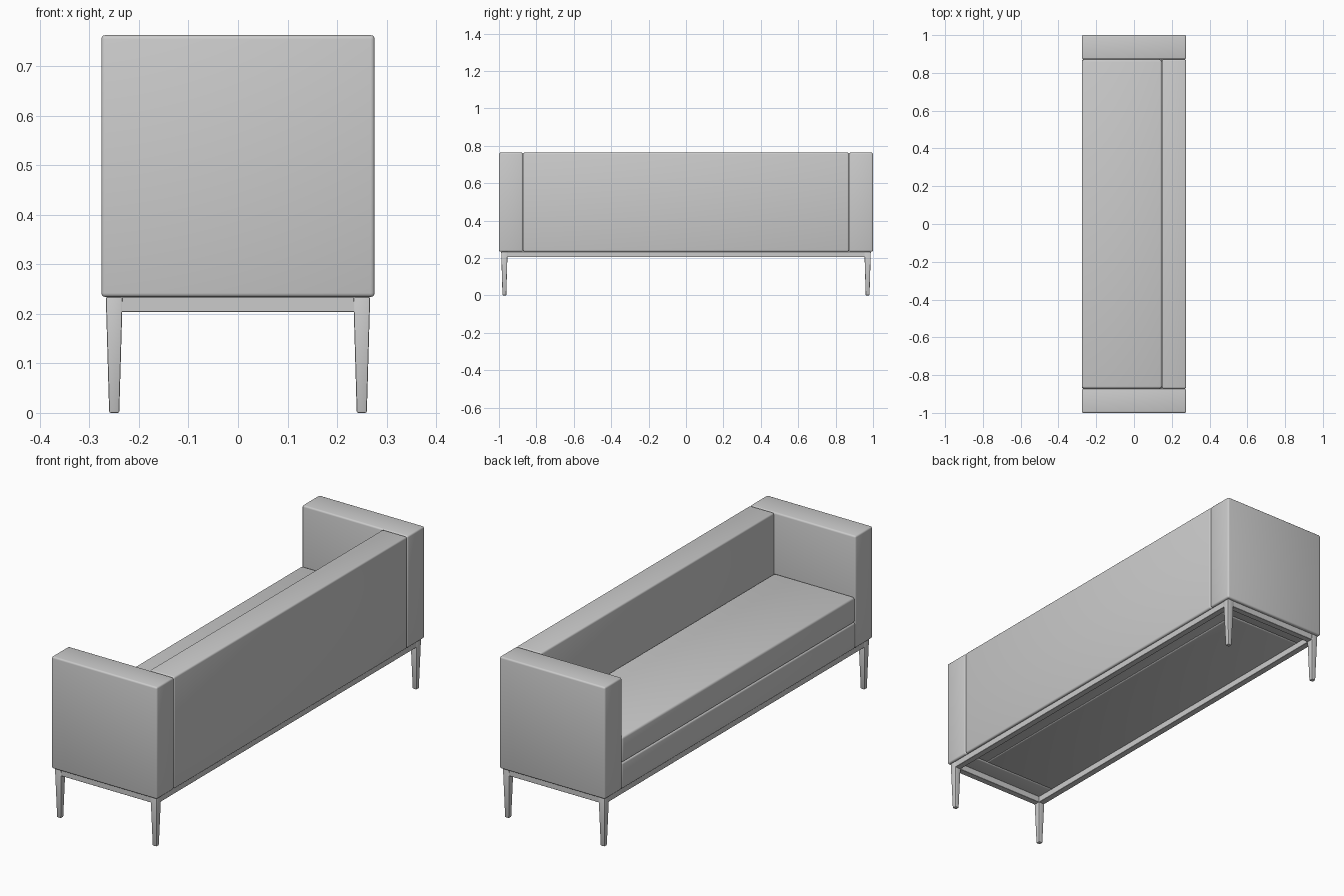
import bpy, bmesh

if "Cube" in bpy.data.objects:
    bpy.data.objects.remove(bpy.data.objects["Cube"])


def finish(obj, bevel, segments):
    mod = obj.modifiers.new("soft_edges", 'BEVEL')
    mod.width = bevel
    mod.segments = segments
    bpy.ops.object.select_all(action='DESELECT')
    obj.select_set(True)
    bpy.context.view_layer.objects.active = obj
    bpy.ops.object.modifier_apply(modifier=mod.name)
    bpy.ops.object.shade_smooth_by_angle()


def box(name, x, y, z, bevel=0.008, segments=3, taper=1.0):
    """Box from (min, max) ranges; taper scales the bottom end."""
    bm = bmesh.new()
    bmesh.ops.create_cube(bm, size=1)
    for v in bm.verts:
        s = taper if v.co.z < 0 else 1.0
        v.co.x = sum(x) / 2 + v.co.x * (x[1] - x[0]) * s
        v.co.y = sum(y) / 2 + v.co.y * (y[1] - y[0]) * s
        v.co.z = sum(z) / 2 + v.co.z * (z[1] - z[0])
    mesh = bpy.data.meshes.new(name)
    bm.to_mesh(mesh)
    bm.free()
    obj = bpy.data.objects.new(name, mesh)
    bpy.context.collection.objects.link(obj)
    finish(obj, bevel, segments)
    return obj


X, Z0, Z1 = 0.276, 0.234, 0.763
INNER = 0.872          # inner face of the arms
LX, LY = 0.25, 0.971   # leg centres

# Upholstered body
box("backrest", (0.147, X), (-INNER + 0.001, INNER - 0.001), (Z0, Z1))
box("seat_base", (-X, 0.149), (-INNER, INNER), (Z0, 0.357))
box("seat_cushion", (-X, 0.147), (-INNER + 0.002, INNER - 0.002), (0.357, 0.478), 0.01)

for side, label in ((-1, "front"), (1, "back")):
    # Arms at both ends
    box(label + "_arm", (-X, X), sorted((side * INNER, side * 1.0)), (Z0, Z1))
    # Short rails across the ends
    y = side * LY
    box(label + "_end_rail", (-LX, LX), (y - 0.015, y + 0.015), (0.204, Z0), 0.001, 1)
    # Tapered legs
    for sx, hand in ((-1, "left"), (1, "right")):
        x = sx * LX
        box(f"{label}_{hand}_leg", (x - 0.017, x + 0.017), (y - 0.017, y + 0.017),
            (0, Z0), 0.003, 2, taper=0.6)

# Long rails
for sx, hand in ((-1, "left"), (1, "right")):
    x = sx * LX
    box(hand + "_long_rail", (x - 0.015, x + 0.015), (-LY, LY), (0.204, Z0), 0.001, 1)
